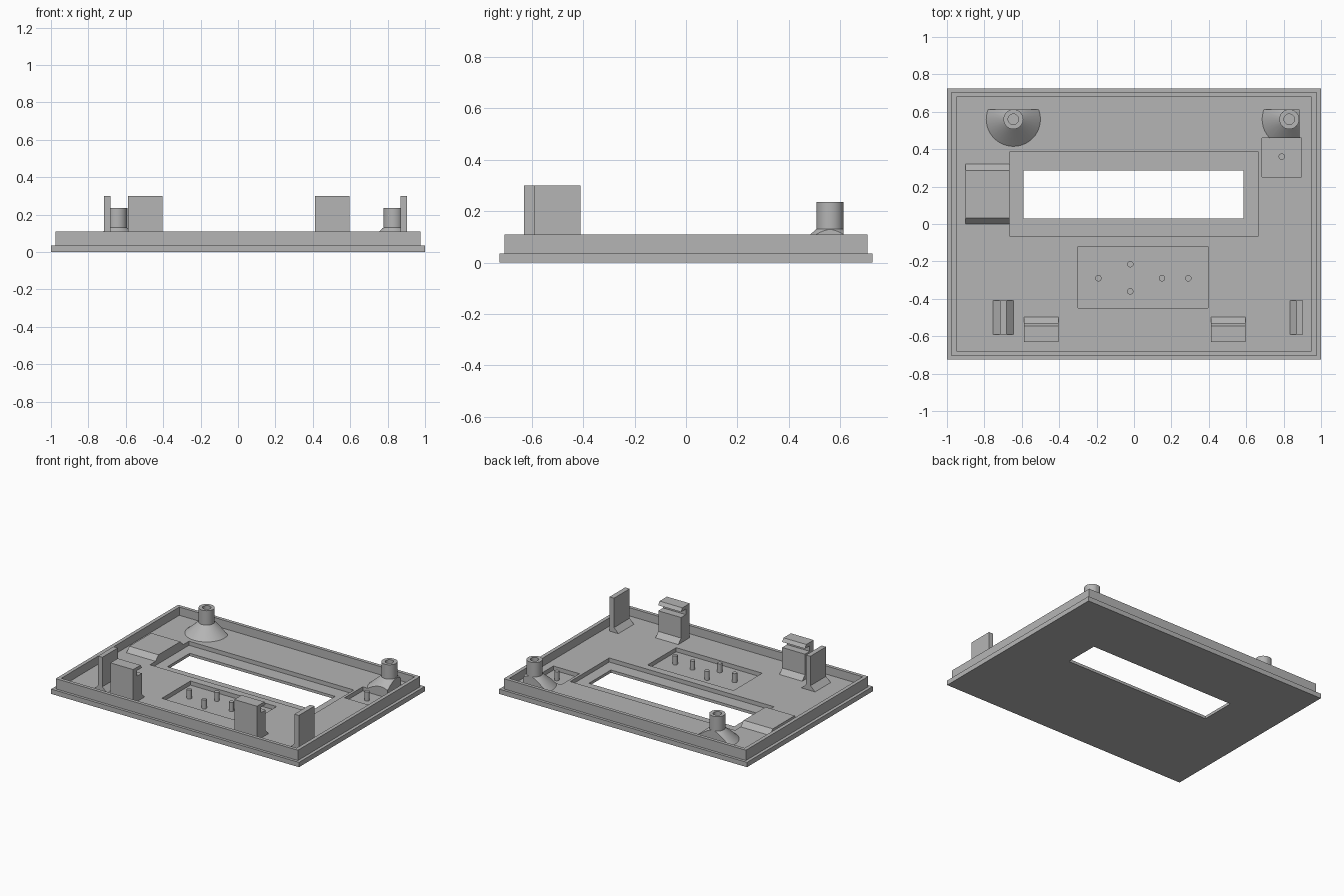
import bpy, bmesh, math
from mathutils import Vector

cube = bpy.data.objects.get("Cube")
if cube:
    bpy.data.objects.remove(cube)

grey = bpy.data.materials.new("plain grey")
grey.use_nodes = True
COLOUR = (0.46, 0.46, 0.46, 1)
grey.diffuse_color = COLOUR
grey.node_tree.nodes["Principled BSDF"].inputs["Base Color"].default_value = COLOUR

FLOOR, RECESS, TOP = 0.05, 0.02, 0.30


def finish(name, bm):
    bmesh.ops.recalc_face_normals(bm, faces=bm.faces)
    mesh = bpy.data.meshes.new(name)
    bm.to_mesh(mesh)
    bm.free()
    mesh.materials.append(grey)
    obj = bpy.data.objects.new(name, mesh)
    bpy.context.collection.objects.link(obj)
    return obj


def select(obj):
    bpy.ops.object.select_all(action='DESELECT')
    obj.select_set(True)
    bpy.context.view_layer.objects.active = obj


def loft(name, rings):
    """Join closed rings of points and cap both ends."""
    bm = bmesh.new()
    loops = [[bm.verts.new(p) for p in ring] for ring in rings]
    for a, b in zip(loops, loops[1:]):
        for i in range(len(a)):
            j = (i + 1) % len(a)
            bm.faces.new((a[i], a[j], b[j], b[i]))
    bm.faces.new(loops[0])
    bm.faces.new(loops[-1])
    return finish(name, bm)


def rectangle(x0, x1, y0, y1, z):
    return [(x0, y0, z), (x1, y0, z), (x1, y1, z), (x0, y1, z)]


def box(name, x0, x1, y0, y1, z0, z1):
    return loft(name, [rectangle(x0, x1, y0, y1, z) for z in (z0, z1)])


def prism(name, profile, axis, lo, hi):
    """Extrude a (side, height) profile along x or y."""
    if axis == 'x':
        return loft(name, [[(e, s, z) for s, z in profile] for e in (lo, hi)])
    return loft(name, [[(s, e, z) for s, z in profile] for e in (lo, hi)])


def lathe(name, profile, x, y, sides):
    steps = [2 * math.pi * i / sides for i in range(sides)]
    return loft(name, [[(x + r * math.cos(a), y + r * math.sin(a), z)
                        for a in steps] for r, z in profile])


def boolean(obj, cutter, operation):
    mod = obj.modifiers.new("cut", 'BOOLEAN')
    mod.operation, mod.object, mod.solver = operation, cutter, 'EXACT'
    select(obj)
    bpy.ops.object.modifier_apply(modifier=mod.name)
    bpy.data.objects.remove(cutter)


def smooth(obj):
    select(obj)
    bpy.ops.object.shade_smooth_by_angle(angle=math.radians(30))


# Stepped tray with a raised rim
steps = [(1, 0.725, 0), (1, 0.725, 0.035), (0.977, 0.705, 0.035),
         (0.977, 0.705, 0.11), (0.95, 0.68, 0.11), (0.95, 0.68, FLOOR)]
tray = loft("tray", [rectangle(-x, x, -y, y, z) for x, y, z in steps])

# Recesses in the floor and the display window
for area in ((-0.665, 0.665, -0.065, 0.385),
             (-0.3, 0.395, -0.45, -0.12),
             (0.685, 0.895, 0.25, 0.46)):
    boolean(tray, box("cutter", *area, RECESS, 0.09), 'DIFFERENCE')
boolean(tray, box("cutter", -0.59, 0.585, 0.03, 0.285, -0.1, 0.1), 'DIFFERENCE')

# Raised pad with sloped ends beside the window
prism("sloped_pad", [(0, FLOOR), (0.033, 0.085), (0.285, 0.085), (0.32, FLOOR)],
      'x', -0.9, -0.665)

# Hollow screw posts on cones, trimmed flat near the walls
post = [(0.145, FLOOR), (0.053, 0.13), (0.053, 0.235),
        (0.028, 0.235), (0.028, 0.08)]
for name, x, right_limit, front_limit in (
        ("right_screw_post", -0.645, -0.4, 0.3),
        ("left_screw_post", 0.83, 0.885, 0.46)):
    obj = lathe(name, post, x, 0.56, 40)
    boolean(obj, box("cutter", x - 0.3, right_limit, front_limit, 0.612, 0, 0.4),
            'INTERSECT')
    smooth(obj)

# Small locating pins standing in the recesses
pins = [(-0.19, -0.29), (-0.02, -0.215), (-0.02, -0.36),
        (0.15, -0.29), (0.29, -0.29), (0.79, 0.36)]
for i, (x, y) in enumerate(pins):
    smooth(lathe(f"pin_{i + 1}", [(0.017, RECESS), (0.017, 0.085)], x, y, 20))

# Hooked clips along the front
clip = [(-0.63, FLOOR), (-0.63, TOP), (-0.545, TOP), (-0.53, 0.275),
        (-0.585, 0.275), (-0.585, 0.235), (-0.53, 0.235),
        (-0.53, 0.085), (-0.498, FLOOR)]
for name, x in (("right_clip", -0.497), ("left_clip", 0.503)):
    prism(name, clip, 'x', x - 0.092, x + 0.092)

# Upright side guides with sloped feet
both_feet = [(-0.755, FLOOR), (-0.717, 0.085), (-0.717, TOP),
             (-0.682, TOP), (-0.682, 0.085), (-0.645, FLOOR)]
one_foot = [(0.833, FLOOR), (0.868, 0.085), (0.868, TOP),
            (0.904, TOP), (0.904, FLOOR)]
prism("right_guide", both_feet, 'y', -0.59, -0.41)
prism("left_guide", one_foot, 'y', -0.59, -0.41)
